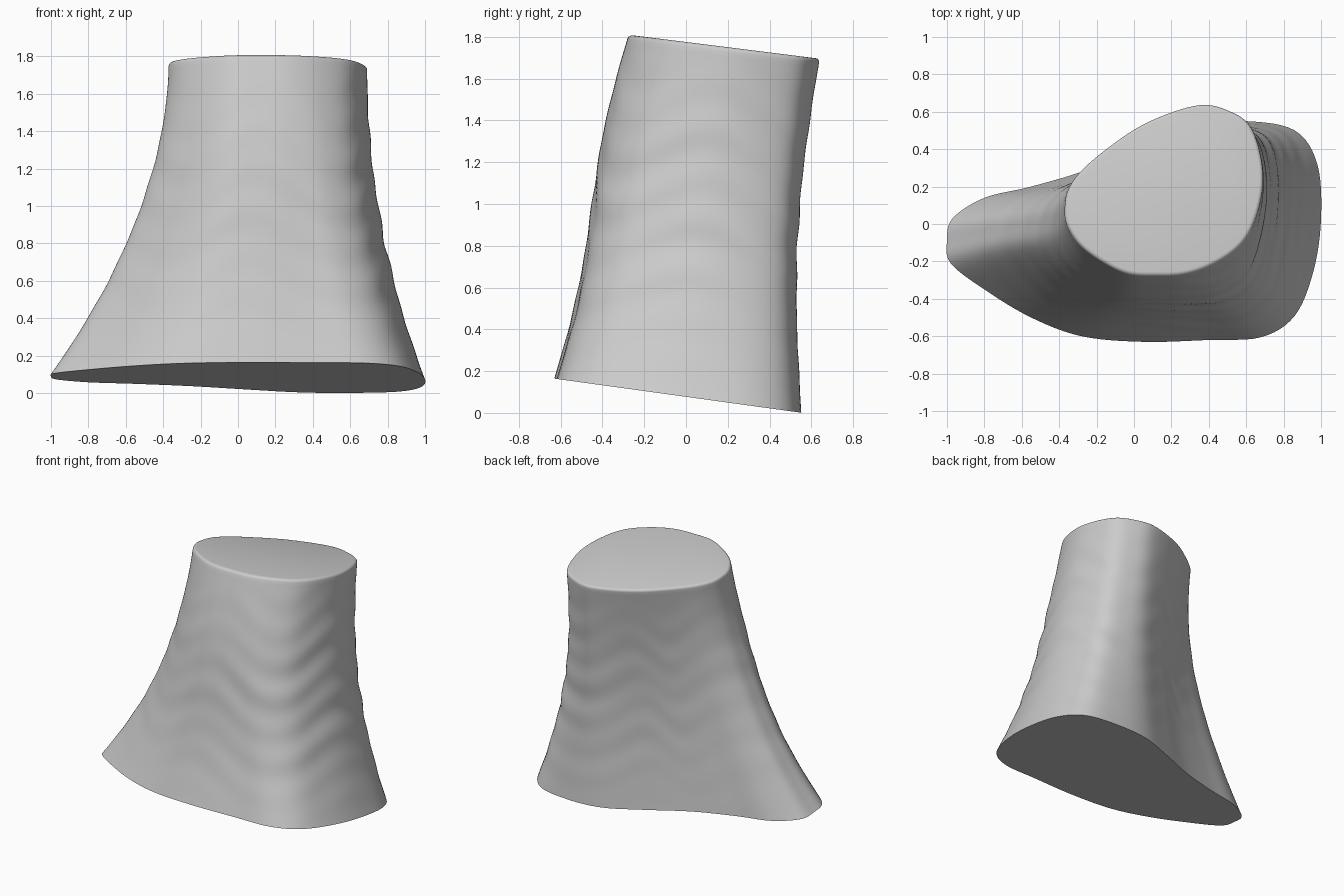
import bpy
import bmesh
import math
from mathutils import Vector

default_cube = bpy.data.objects.get("Cube")
if default_cube:
    bpy.data.objects.remove(default_cube, do_unlink=True)

# Matching outlines of the flared foot and the oval top, seen from above
FOOT = [(-1, -.09), (-.98, -.21), (-.8, -.35), (-.55, -.5), (-.28, -.6),
        (.05, -.63), (.4, -.62), (.68, -.605), (.86, -.49), (.96, -.25),
        (1, .03), (.98, .32), (.86, .5), (.6, .55), (.33, .53),
        (.05, .42), (-.25, .29), (-.55, .2), (-.8, .14), (-.97, .03)]
TOP = [(-.37, .1), (-.36, 0), (-.29, -.11), (-.17, -.2), (-.03, -.265),
       (.13, -.275), (.28, -.265), (.43, -.21), (.57, -.11), (.65, .03),
       (.69, .22), (.67, .4), (.61, .54), (.5, .61), (.37, .64),
       (.2, .6), (.02, .52), (-.14, .41), (-.28, .29), (-.35, .19)]
STEPS = 6
RINGS = 72


def smooth_loop(points):
    """Closed spline through the points."""
    pts = [Vector(p) for p in points]
    n = len(pts)
    loop = []
    for i in range(n):
        a, b, c, d = (pts[(i + k) % n] for k in (-1, 0, 1, 2))
        for s in range(STEPS):
            u = s / STEPS
            loop.append(b + (c - a) * u / 2
                        + (a * 2 - b * 5 + c * 4 - d) * u * u / 2
                        + (b * 3 - a - c * 3 + d) * u ** 3 / 2)
    return loop


def foot_height(y):
    return .077 - .138 * y


def top_height(y):
    return 1.775 - .125 * y


def ripple(t, direction):
    """Faint uneven ridges that arch upwards on each side."""
    angle = math.atan2(direction.y, direction.x)
    arch = t - .06 * math.cos(4 * angle)
    strength = .0015 + .0025 * max(direction.x, 0)
    ridges = math.sin(arch * 46) + .7 * math.sin(arch * 29 + 3 * angle)
    return strength * math.sin(math.pi * t) * ridges


def ring_points(t, inset=0.0):
    """One cross-section between the foot and the top."""
    middle = Vector((.16 * t, .18 * t))
    back_hollow = .055 * math.sin(math.pi * t)
    front_swell = -.02 * math.sin(2 * math.pi * t)
    points = []
    for low, high in zip(foot_loop, top_loop):
        spread_x = (1 - t) ** (2.05 if low.x > 0 else 1.88)
        p = Vector((high.x + (low.x - high.x) * spread_x,
                    high.y + (low.y - high.y) * (1 - t)))
        w = min(1, max(0, (p.y - middle.y + .3) / .6))
        w = w * w * (3 - 2 * w)
        p.y -= back_hollow * w + front_swell * (1 - w)
        direction = (p - middle).normalized()
        p += direction * (ripple(t, direction) - inset)
        base, cap = foot_height(p.y), top_height(p.y)
        points.append((p.x, p.y, base + (cap - base) * t))
    return points


foot_loop = smooth_loop(FOOT)
top_loop = smooth_loop(TOP)

# Wall sections, finished with a softly rounded upper rim
bm = bmesh.new()
rim = .02
rim_start = 1 - rim / 1.7
sections = [ring_points(rim_start * i / RINGS) for i in range(RINGS + 1)]
for i in range(1, 5):
    a = i / 4 * math.pi / 2
    sections.append(ring_points(rim_start + (1 - rim_start) * math.sin(a),
                                rim * (1 - math.cos(a))))
rings = [[bm.verts.new(p) for p in section] for section in sections]
count = len(foot_loop)
for lower, upper in zip(rings, rings[1:]):
    for i in range(count):
        j = (i + 1) % count
        bm.faces.new((lower[i], lower[j], upper[j], upper[i]))

# Flat slanted cut faces
bm.faces.new(rings[-1])
bm.faces.new(list(reversed(rings[0])))
bmesh.ops.recalc_face_normals(bm, faces=bm.faces[:])

mesh = bpy.data.meshes.new("flared_stump")
bm.to_mesh(mesh)
bm.free()
stump = bpy.data.objects.new("flared_stump", mesh)
bpy.context.collection.objects.link(stump)

# Plain grey surface
grey = bpy.data.materials.new("plain_grey")
grey.use_nodes = True
colour = (.6, .6, .6, 1)
grey.diffuse_color = colour
grey.node_tree.nodes["Principled BSDF"].inputs["Base Color"].default_value = colour
mesh.materials.append(grey)

bpy.ops.object.select_all(action="DESELECT")
stump.select_set(True)
bpy.context.view_layer.objects.active = stump
bpy.ops.object.shade_smooth_by_angle(angle=math.radians(35))
